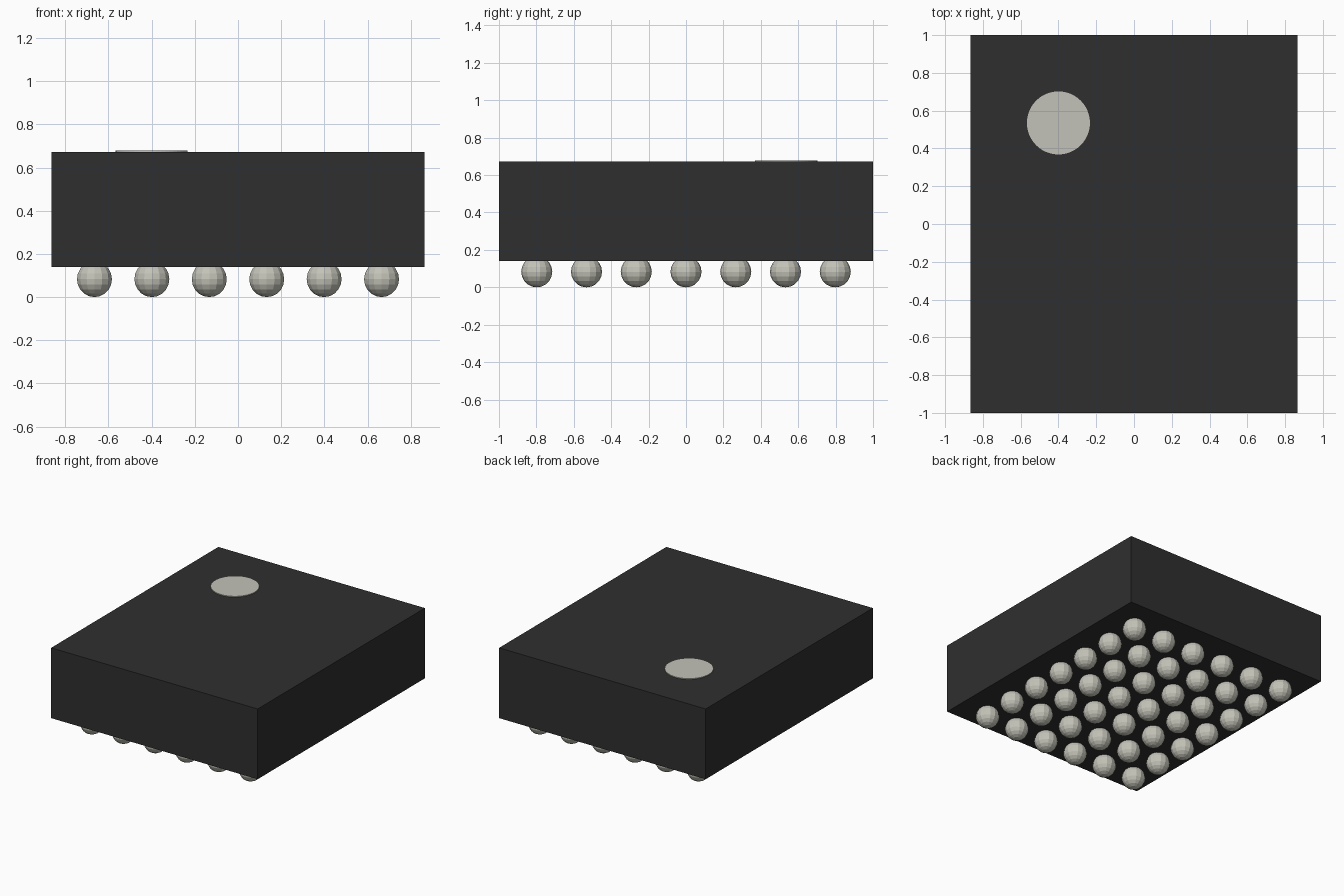
import bpy
import bmesh
from mathutils import Matrix

cube = bpy.data.objects.get("Cube")
if cube:
    bpy.data.objects.remove(cube, do_unlink=True)


def material(name, rgb, roughness):
    mat = bpy.data.materials.new(name)
    mat.use_nodes = True
    mat.diffuse_color = (*rgb, 1)
    bsdf = mat.node_tree.nodes["Principled BSDF"]
    bsdf.inputs["Base Color"].default_value = (*rgb, 1)
    bsdf.inputs["Roughness"].default_value = roughness
    return mat


def add_object(name, bm, mat):
    mesh = bpy.data.meshes.new(name)
    bm.to_mesh(mesh)
    bm.free()
    mesh.materials.append(mat)
    obj = bpy.data.objects.new(name, mesh)
    bpy.context.collection.objects.link(obj)
    return obj


black = material("black plastic", (0.028, 0.028, 0.028), 0.7)
silver = material("pale metal", (0.55, 0.545, 0.48), 0.5)

WIDTH, LENGTH = 1.73, 2.0
BOTTOM, TOP = 0.14, 0.672
COLUMNS, ROWS, PITCH = 6, 7, 0.266
BALL_RADIUS = 0.083

# Rectangular package body
bm = bmesh.new()
place = Matrix.Translation((0, 0, (BOTTOM + TOP) / 2))
size = Matrix.Diagonal((WIDTH, LENGTH, TOP - BOTTOM, 1))
bmesh.ops.create_cube(bm, size=1, matrix=place @ size)
add_object("package_body", bm, black)

# Thin round marker near the back right corner of the top
bm = bmesh.new()
bmesh.ops.create_cone(bm, cap_ends=True, segments=48, radius1=0.167,
                      radius2=0.167, depth=0.008,
                      matrix=Matrix.Translation((-0.4, 0.535, TOP + 0.002)))
add_object("corner_marker", bm, silver)

# Faceted solder balls, partly sunk into the underside
bm = bmesh.new()
for column in range(COLUMNS):
    for row in range(ROWS):
        x = (column - (COLUMNS - 1) / 2) * PITCH
        y = (row - (ROWS - 1) / 2) * PITCH
        bmesh.ops.create_uvsphere(bm, u_segments=14, v_segments=10,
                                  radius=BALL_RADIUS,
                                  matrix=Matrix.Translation((x, y, BALL_RADIUS)))
add_object("solder_balls", bm, silver)
